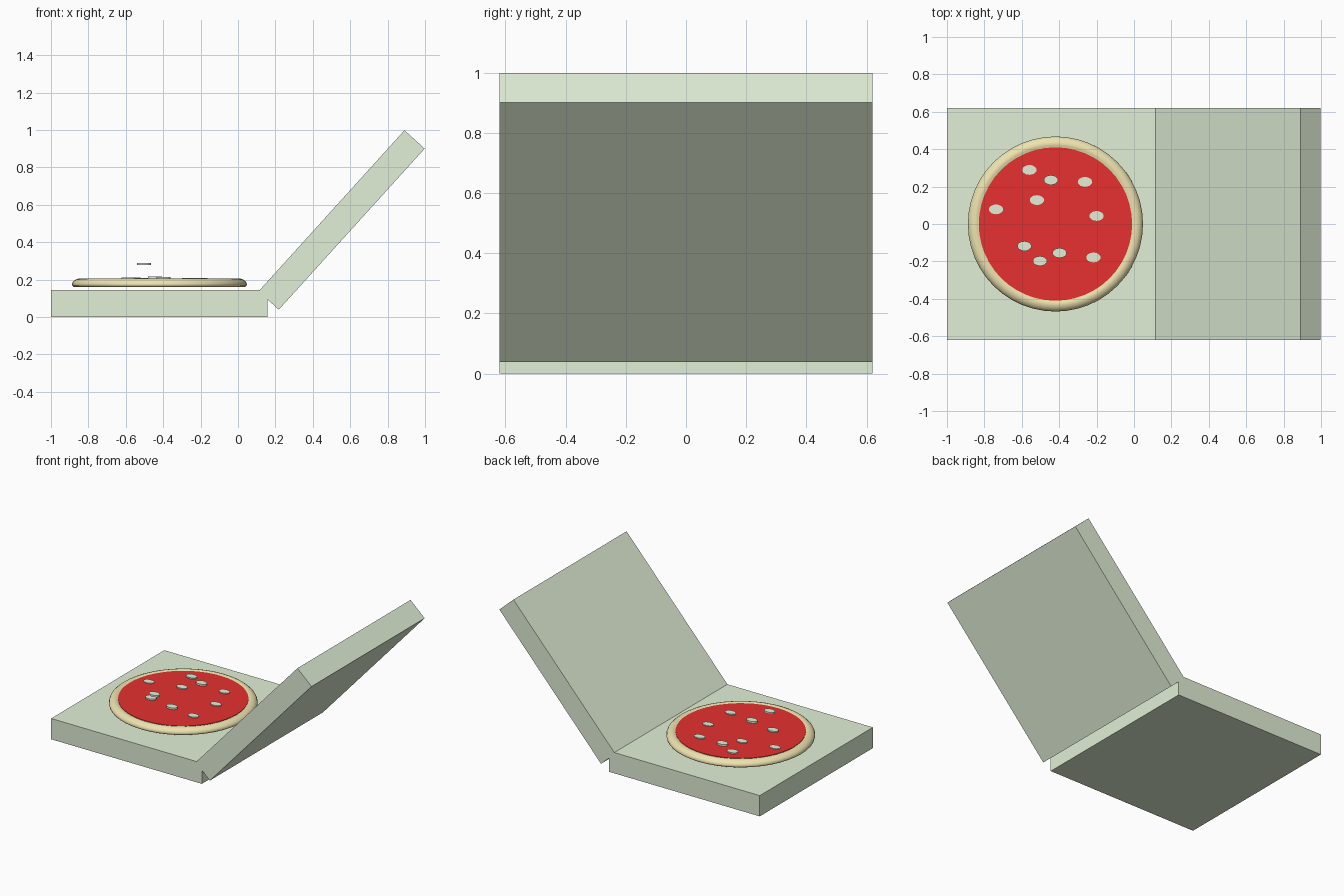
import bpy, bmesh, math
from mathutils import Matrix, Vector

if "Cube" in bpy.data.objects:
    bpy.data.objects.remove(bpy.data.objects["Cube"])


def material(name, rgb):
    m = bpy.data.materials.new(name)
    m.diffuse_color = (*rgb, 1)
    m.use_nodes = True
    m.node_tree.nodes["Principled BSDF"].inputs["Base Color"].default_value = m.diffuse_color
    return m


GREEN = material("card_green", (0.76, 0.87, 0.68))
CRUST = material("crust_tan", (0.85, 0.77, 0.43))
RED = material("sauce_red", (0.80, 0.03, 0.03))
PX = -0.42  # pizza centre in x


def finish(name, bm, mat, smooth=None):
    bmesh.ops.recalc_face_normals(bm, faces=bm.faces)
    me = bpy.data.meshes.new(name)
    bm.to_mesh(me)
    bm.free()
    me.materials.append(mat)
    ob = bpy.data.objects.new(name, me)
    bpy.context.collection.objects.link(ob)
    if smooth:
        bpy.ops.object.select_all(action='DESELECT')
        ob.select_set(True)
        bpy.context.view_layer.objects.active = ob
        bpy.ops.object.shade_smooth_by_angle(angle=math.radians(smooth))
    return ob


def box(name, center, size, tilt=0):
    bm = bmesh.new()
    bmesh.ops.create_cube(bm, size=1, matrix=Matrix.Translation(center)
                          @ Matrix.Rotation(-tilt, 4, 'Y') @ Matrix.Diagonal((*size, 1)))
    return finish(name, bm, GREEN)


def disc(name, center, rx, ry, depth, mat, sides=32):
    bm = bmesh.new()
    bmesh.ops.create_cone(bm, cap_ends=True, segments=sides, radius1=1, radius2=1, depth=1,
                          matrix=Matrix.Translation(center) @ Matrix.Diagonal((rx, ry, depth, 1)))
    return finish(name, bm, mat, 40)


# Box bottom and opened lid
box("box_base", (-0.4215, 0, 0.072), (1.157, 1.24, 0.144))
box("box_lid", (0.554, 0, 0.5185), (1.162, 1.24, 0.146), math.atan2(0.861, 0.78))

# Crust: rounded rim profile turned about the pizza centre
profile = [(0, 0.16), (0.456, 0.16), (0.466, 0.166), (0.468, 0.176), (0.463, 0.188),
           (0.450, 0.199), (0.434, 0.205), (0.420, 0.204), (0.408, 0.198), (0, 0.198)]
bm = bmesh.new()
vs = [bm.verts.new((PX + r, 0, z)) for r, z in profile]
es = [bm.edges.new(p) for p in zip(vs, vs[1:])]
bmesh.ops.spin(bm, geom=vs + es, cent=(PX, 0, 0), axis=(0, 0, 1),
               angle=math.tau, steps=48, use_merge=False)
bmesh.ops.remove_doubles(bm, verts=bm.verts, dist=1e-4)
finish("pizza_crust", bm, CRUST, 50)

# Sauce layer
disc("sauce", (PX, 0, 0.198), 0.41, 0.41, 0.008, RED, 48)

# Oval toppings (x, y, z), one hovering above the pizza
toppings = [(-0.559, 0.289, 0.204), (-0.444, 0.235, 0.210), (-0.262, 0.225, 0.202),
            (-0.519, 0.128, 0.203), (-0.738, 0.078, 0.200), (-0.200, 0.043, 0.202),
            (-0.586, -0.118, 0.205), (-0.398, -0.155, 0.208), (-0.503, -0.198, 0.283),
            (-0.217, -0.179, 0.202)]
for i, p in enumerate(toppings):
    disc(f"topping_{i + 1}", p, 0.038, 0.026, 0.012, GREEN, 24)
